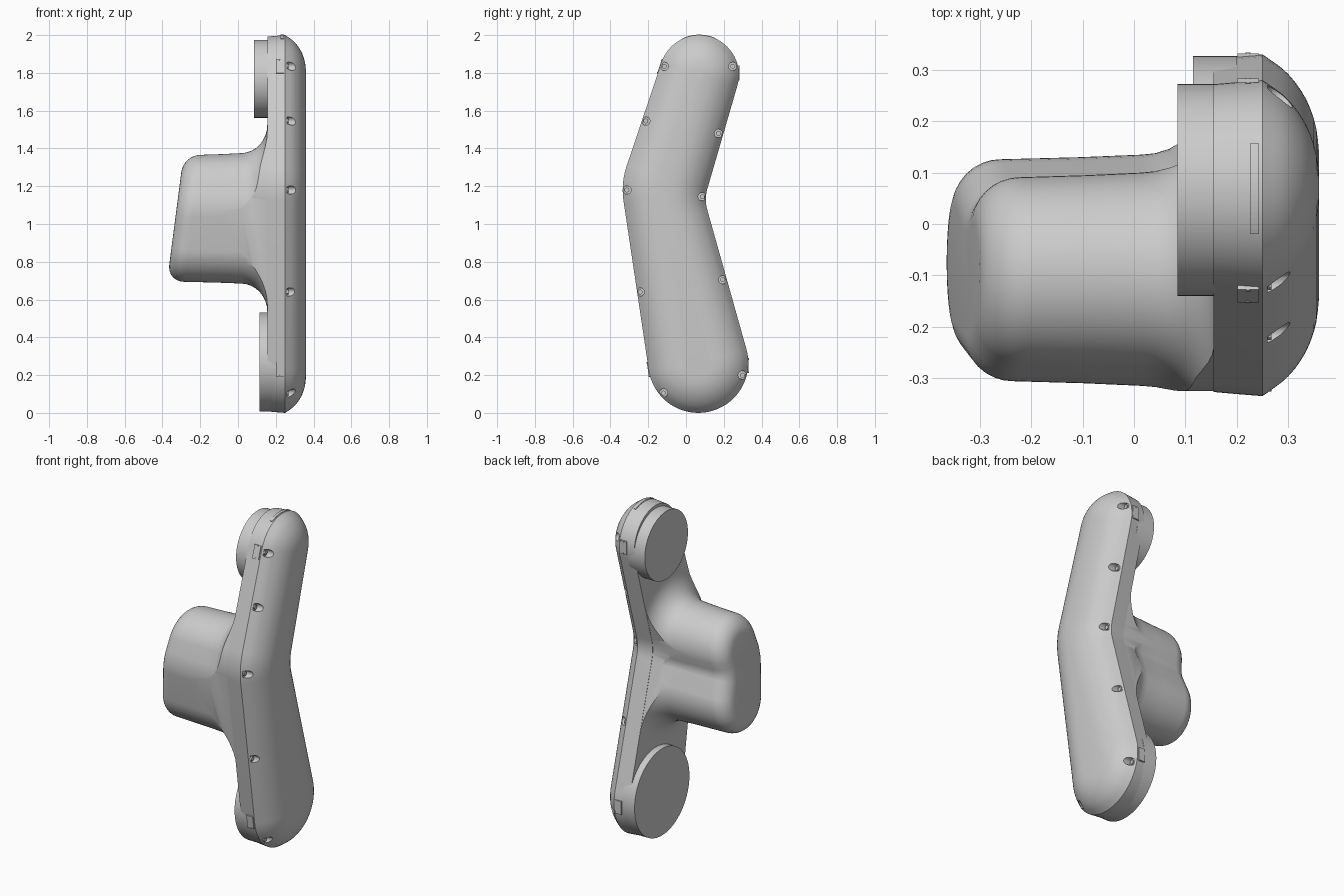
import bpy, bmesh
from math import radians, sin, cos, pi
from mathutils import Matrix, Vector

if "Cube" in bpy.data.objects:
    bpy.data.objects.remove(bpy.data.objects["Cube"])

A_UL, A_LL, A_LR, A_UR = 161.6, 188.0, 376.2, -16.4   # side normals in the y-z plane


def arc(c, r, a0, a1, n):
    out = []
    for i in range(n + 1):
        a = radians(a0 + (a1 - a0) * i / n)
        out.append((c[0] + r * cos(a), c[1] + r * sin(a)))
    return out


def bean(p, d):
    """Bent capsule outline, inset by d. p = top, left bend, bottom, right bend circles (y, z, r)."""
    t, l, b, r = p
    return (arc(t, t[2] - d, A_UR, A_UL, 32) + arc(l, l[2] - d, A_UL, A_LL, 12)
            + arc(b, b[2] - d, A_LL, A_LR, 32) + arc(r, -(r[2] + d), 16.2, A_UR, 12))


def finish(bm, name):
    bmesh.ops.recalc_face_normals(bm, faces=bm.faces)
    me = bpy.data.meshes.new(name)
    bm.to_mesh(me)
    bm.free()
    ob = bpy.data.objects.new(name, me)
    bpy.context.collection.objects.link(ob)
    return ob


def loft(name, rings):
    bm = bmesh.new()
    vs = [[bm.verts.new(co) for co in ring] for ring in rings]
    n = len(vs[0])
    for a, b in zip(vs, vs[1:]):
        for i in range(n):
            j = (i + 1) % n
            bm.faces.new((a[i], a[j], b[j], b[i]))
    bm.faces.new(vs[0][::-1])
    bm.faces.new(vs[-1])
    return finish(bm, name)


def activate(ob):
    bpy.ops.object.select_all(action='DESELECT')
    ob.select_set(True)
    bpy.context.view_layer.objects.active = ob


def boolean(ob, cutter, op):
    m = ob.modifiers.new("cut", 'BOOLEAN')
    m.object, m.operation, m.solver = cutter, op, 'EXACT'
    activate(ob)
    bpy.ops.object.modifier_apply(modifier=m.name)
    bpy.data.objects.remove(cutter)


def smooth(ob):
    activate(ob)
    bpy.ops.object.shade_smooth_by_angle(angle=radians(30))


def rods(name, places, r, x0, x1, seg=20):
    """Cylinders along x at (y, z) places."""
    bm = bmesh.new()
    for y, z in places:
        m = Matrix.Translation(((x0 + x1) / 2, y, z)) @ Matrix.Rotation(pi / 2, 4, 'Y')
        bmesh.ops.create_cone(bm, cap_ends=True, segments=seg, radius1=r, radius2=r,
                              depth=x1 - x0, matrix=m)
    return finish(bm, name)


# Main bent shell
BODY = [(.07, 1.79, .21), (.065, 1.18, .40), (.065, .265, .265), (.305, 1.13, .20)]
prof = [(.155, .008), (.2, .004), (.25, 0), (.272, .015), (.287, .026), (.3, .038), (.313, .053),
        (.325, .07), (.335, .087), (.343, .105), (.35, .125), (.355, .145), (.358, .168), (.36, .19)]
body = loft("handle_shell", [[(x, y, z) for y, z in bean(BODY, d)] for x, d in prof])

# Screw recesses around the rounded edge, with small screw heads
screws = [(-.115, 1.835), (-.213, 1.545), (-.313, 1.18), (-.243, .64), (-.12, .105),
          (.248, 1.835), (.172, 1.48), (.086, 1.145), (.195, .705), (.298, .2)]
boolean(body, rods("recess_cutter", screws, .022, .26, .45), 'DIFFERENCE')
smooth(body)
smooth(rods("screw_heads", screws, .013, .25, .268, 12))

# Rear block: fillet to the shell, drafted sides, rounded slanted end
BLOCK = [(-.095, 1.18, .19), (-.01, 1.08, .30), (-.075, .895, .205), (.18, 1.08, .10)]
stages = [(.18, -.16)]
for i in range(9):
    t = i / 8 * pi / 2
    stages.append((.155 - .14 * sin(t), -.005 - .15 * (1 - sin(pi / 2 - (pi / 2 - t))) if i else -.155))
stages = [(.18, -.155)]
for i in range(9):
    t = i / 8 * pi / 2
    stages.append((.155 - .14 * (1 - cos(t)), -.155 + .15 * sin(t)))
stages.append((-.1, 0))
for i in range(9):
    t = i / 8 * pi / 2
    stages.append((-.242 - .09 * sin(t), .004 + .09 * (1 - cos(t))))
rings = []
for x, d in stages:
    w = min(1, max(0, -x / .24))
    rings.append([(x + (z - 1.03) * .13 * w, y, z) for y, z in bean(BLOCK, d)])
block = loft("rear_block", rings)
limit = loft("block_limit", [[(x, y, z) for y, z in bean(BODY, .01)] for x in (-.6, .17)])
boolean(block, limit, 'INTERSECT')
smooth(block)

# Round mounting pads at both ends
smooth(rods("upper_pad", [(.066, 1.768)], .206, .085, .2, 72))
smooth(rods("lower_pad", [(.065, .269)], .262, .115, .2, 72))

# Thin curved strip over the top end
outer, inner = arc(BODY[0], .2125, 66, 115, 16), arc(BODY[0], .2, 115, 66, 16)
loft("top_strip", [[(x, y, z) for y, z in outer + inner] for x in (.226, .243)])

# Small contact plates on the flanks, each with two pins
plates, pins = bmesh.new(), bmesh.new()
for y, z, a in [(-.1365, 1.835, A_UL), (.279, 1.80, 0), (-.198, .23, A_LL), (.328, .25, 0)]:
    base = Matrix.Translation((.222, y, z)) @ Matrix.Rotation(radians(a), 4, 'X')
    bmesh.ops.create_cube(plates, size=1, matrix=base @ Matrix.Diagonal((.042, .008, .08, 1)))
    for s in (-1, 1):
        m = base @ Matrix.Translation((0, 0, s * .035)) @ Matrix.Rotation(pi / 2, 4, 'X')
        bmesh.ops.create_cone(pins, cap_ends=True, segments=10, radius1=.005, radius2=.005,
                              depth=.011, matrix=m)
finish(plates, "contact_plates")
smooth(finish(pins, "contact_pins"))
